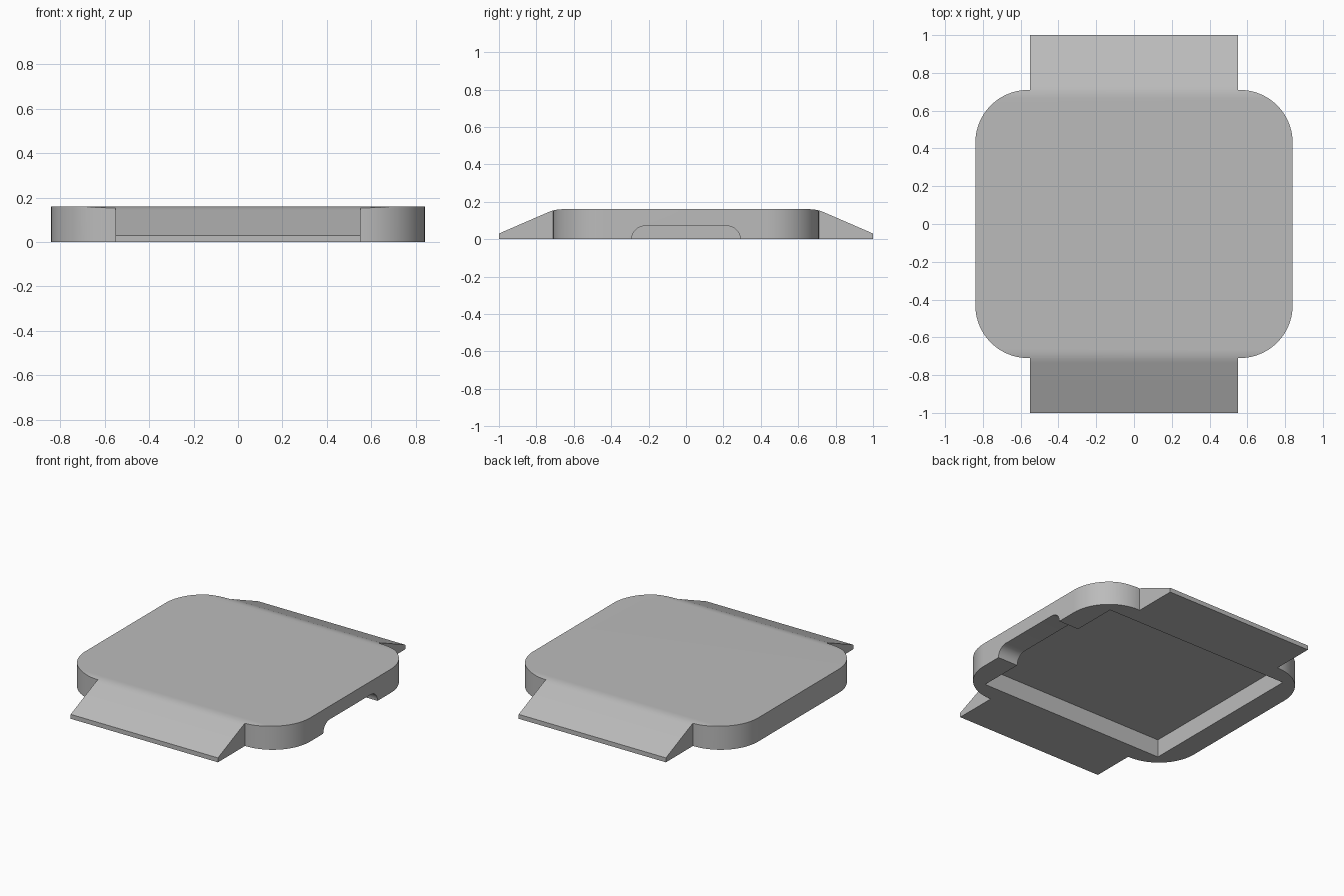
import bpy, bmesh
from math import sin, cos, pi
from mathutils import Vector

cube = bpy.data.objects.get("Cube")
if cube:
    bpy.data.objects.remove(cube, do_unlink=True)

grey = bpy.data.materials.new("light grey")
grey.use_nodes = True
grey.diffuse_color = (0.5, 0.5, 0.5, 1)
grey.node_tree.nodes["Principled BSDF"].inputs["Base Color"].default_value = (0.5, 0.5, 0.5, 1)


def prism(name, points, offset):
    """Extrude a closed polygon along an offset vector."""
    bm = bmesh.new()
    face = bm.faces.new([bm.verts.new(p) for p in points])
    ext = bmesh.ops.extrude_face_region(bm, geom=[face])
    verts = [g for g in ext["geom"] if isinstance(g, bmesh.types.BMVert)]
    bmesh.ops.translate(bm, verts=verts, vec=offset)
    bmesh.ops.recalc_face_normals(bm, faces=bm.faces[:])
    mesh = bpy.data.meshes.new(name)
    bm.to_mesh(mesh)
    bm.free()
    mesh.materials.append(grey)
    obj = bpy.data.objects.new(name, mesh)
    bpy.context.collection.objects.link(obj)
    return obj


def arc(cx, cy, r, start, steps):
    angles = [start + pi / 2 * i / steps for i in range(steps + 1)]
    return [(cx + r * cos(a), cy + r * sin(a)) for a in angles]


def boolean(target, cutter, operation):
    mod = target.modifiers.new(cutter.name, "BOOLEAN")
    mod.object, mod.operation, mod.solver = cutter, operation, "EXACT"
    bpy.context.view_layer.objects.active = target
    bpy.ops.object.modifier_apply(modifier=mod.name)
    bpy.data.objects.remove(cutter, do_unlink=True)


# Outline: rounded rectangle with a tab at the front and back
W, D, R, TAB, H = 0.84, 0.71, 0.28, 0.55, 0.16
quarter = [(W, 0)] + arc(W - R, D - R, R, 0, 20) + [(TAB, D), (TAB, 1)]
half = quarter + [(-x, y) for x, y in reversed(quarter)]
outline = half + [(-x, -y) for x, y in half[1:-1]]
body = prism("cover_plate", [(x, y, -0.05) for x, y in outline], (0, 0, 0.3))

# Side profile: flat top easing into sloped tabs
edge, bend, tip = Vector((1, 0.03)), Vector((0.7, H)), Vector((0.66, H))
low = bend + (edge - bend).normalized() * 0.04
ease = [(1 - t) ** 2 * low + 2 * t * (1 - t) * bend + t * t * tip
        for t in [i / 8 for i in range(9)]]
side = [(1, 0), tuple(edge)] + [tuple(p) for p in ease]
profile = side + [(-y, z) for y, z in reversed(side)]
boolean(body, prism("side_profile", [(-1, y, z) for y, z in profile], (2, 0, 0)), "INTERSECT")

# Rectangular pocket in the underside
px, py = 0.69, 0.595
pocket = [(-px, -py, -0.1), (px, -py, -0.1), (px, py, -0.1), (-px, py, -0.1)]
boolean(body, prism("pocket", pocket, (0, 0, 0.22)), "DIFFERENCE")

# Round-topped notch through the left wall
top = arc(0.22, 0, 0.07, 0, 10)
notch = [(0.29, -0.1)] + top + [(-y, z) for y, z in reversed(top)] + [(-0.29, -0.1)]
boolean(body, prism("notch", [(0.6, y, z) for y, z in notch], (0.4, 0, 0)), "DIFFERENCE")

bpy.ops.object.select_all(action="DESELECT")
body.select_set(True)
bpy.context.view_layer.objects.active = body
bpy.ops.object.shade_smooth_by_angle()
